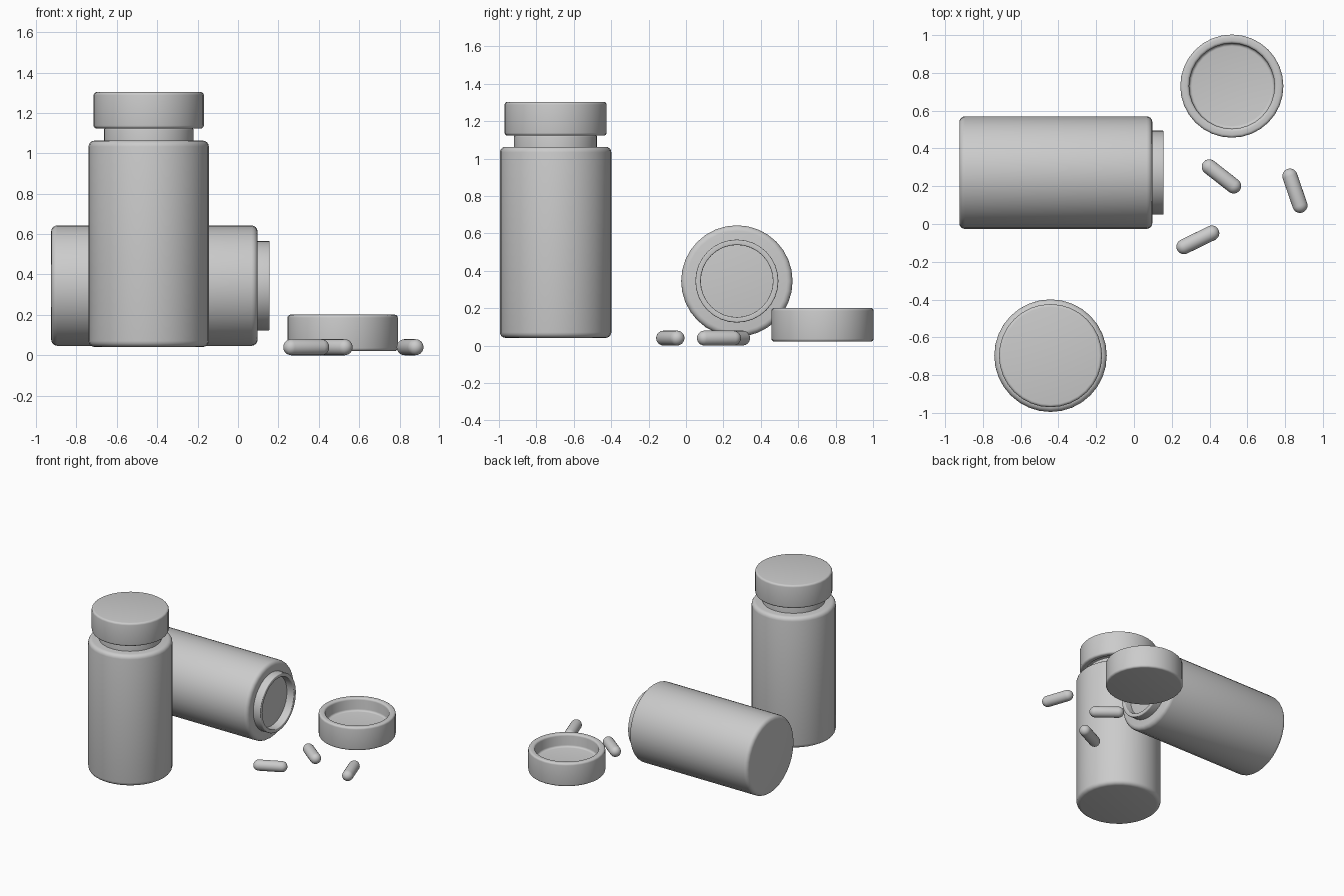
import bpy, bmesh, math
from mathutils import Matrix, Vector

cube = bpy.data.objects.get("Cube")
if cube:
    bpy.data.objects.remove(cube, do_unlink=True)

grey = bpy.data.materials.new("plain grey")
grey.use_nodes = True
grey.diffuse_color = (0.6, 0.6, 0.6, 1)
grey.node_tree.nodes["Principled BSDF"].inputs["Base Color"].default_value = grey.diffuse_color


def lathe(name, profile, matrix, bevel=0.0, sides=32):
    """Spin an (r, z) profile around z; optionally round its sharp edges."""
    bm = bmesh.new()
    verts = [bm.verts.new((r, 0, z)) for r, z in profile]
    edges = [bm.edges.new(pair) for pair in zip(verts, verts[1:])]
    bmesh.ops.spin(bm, geom=verts + edges, axis=(0, 0, 1), cent=(0, 0, 0),
                   angle=math.tau, steps=sides)
    bmesh.ops.remove_doubles(bm, verts=bm.verts, dist=0.0001)
    bmesh.ops.recalc_face_normals(bm, faces=bm.faces)
    mesh = bpy.data.meshes.new(name)
    bm.to_mesh(mesh)
    bm.free()
    mesh.materials.append(grey)
    obj = bpy.data.objects.new(name, mesh)
    bpy.context.collection.objects.link(obj)
    obj.matrix_world = matrix
    bpy.ops.object.select_all(action='DESELECT')
    obj.select_set(True)
    bpy.context.view_layer.objects.active = obj
    if bevel:
        mod = obj.modifiers.new("Rounded edges", 'BEVEL')
        mod.width = bevel
        mod.segments = 4
        mod.limit_method = 'ANGLE'
        mod.angle_limit = math.radians(40)
        bpy.ops.object.modifier_apply(modifier=mod.name)
    bpy.ops.object.shade_smooth_by_angle(angle=math.radians(35))
    return obj


# Bottle and cap profiles, in their own upright frames
HEIGHT = 1.022
BODY = [(0, 0), (0.298, 0), (0.298, HEIGHT), (0, HEIGHT)]
NECK = [(0.222, HEIGHT - 0.01), (0.222, 1.082), (0.193, 1.082), (0.193, HEIGHT - 0.01)]
CAP = [(0, 0), (0.273, 0), (0.273, 0.18), (0.226, 0.18), (0.226, 0.08), (0, 0.08)]


def bottle(label, matrix):
    lathe(label + " bottle body", BODY, matrix, 0.03)
    lathe(label + " bottle neck", NECK, matrix, 0.006)


# Standing bottle with its cap on
bottle("standing", Matrix.Translation((-0.442, -0.697, 0.041)))
lathe("fitted cap", CAP, Matrix.Translation((-0.442, -0.697, 1.303))
      @ Matrix.Rotation(math.pi, 4, 'X'), 0.015)

# Open bottle lying along x, and its upturned cap
bottle("lying", Matrix.Translation((-0.925, 0.272, 0.345))
       @ Matrix.Rotation(math.pi / 2, 4, 'Y'))
lathe("loose cap", CAP, Matrix.Translation((0.518, 0.73, 0.021)), 0.015)

# Capsule pills on the ground
R, HALF = 0.04, 0.082
arc = [(R * math.cos(a), R * math.sin(a)) for a in
       (math.pi / 2 * i / 6 for i in range(7))]
upper = [(r, z + HALF) for r, z in arc]
PILL = [(r, -z) for r, z in reversed(upper)] + upper
for i, (x, y, turn) in enumerate([(0.338, -0.084, 26), (0.463, 0.252, -38),
                                  (0.852, 0.176, -71)]):
    lathe(f"pill {i + 1}", PILL, Matrix.Translation((x, y, R))
          @ Matrix.Rotation(math.radians(turn), 4, 'Z')
          @ Matrix.Rotation(math.pi / 2, 4, 'Y'), sides=20)
